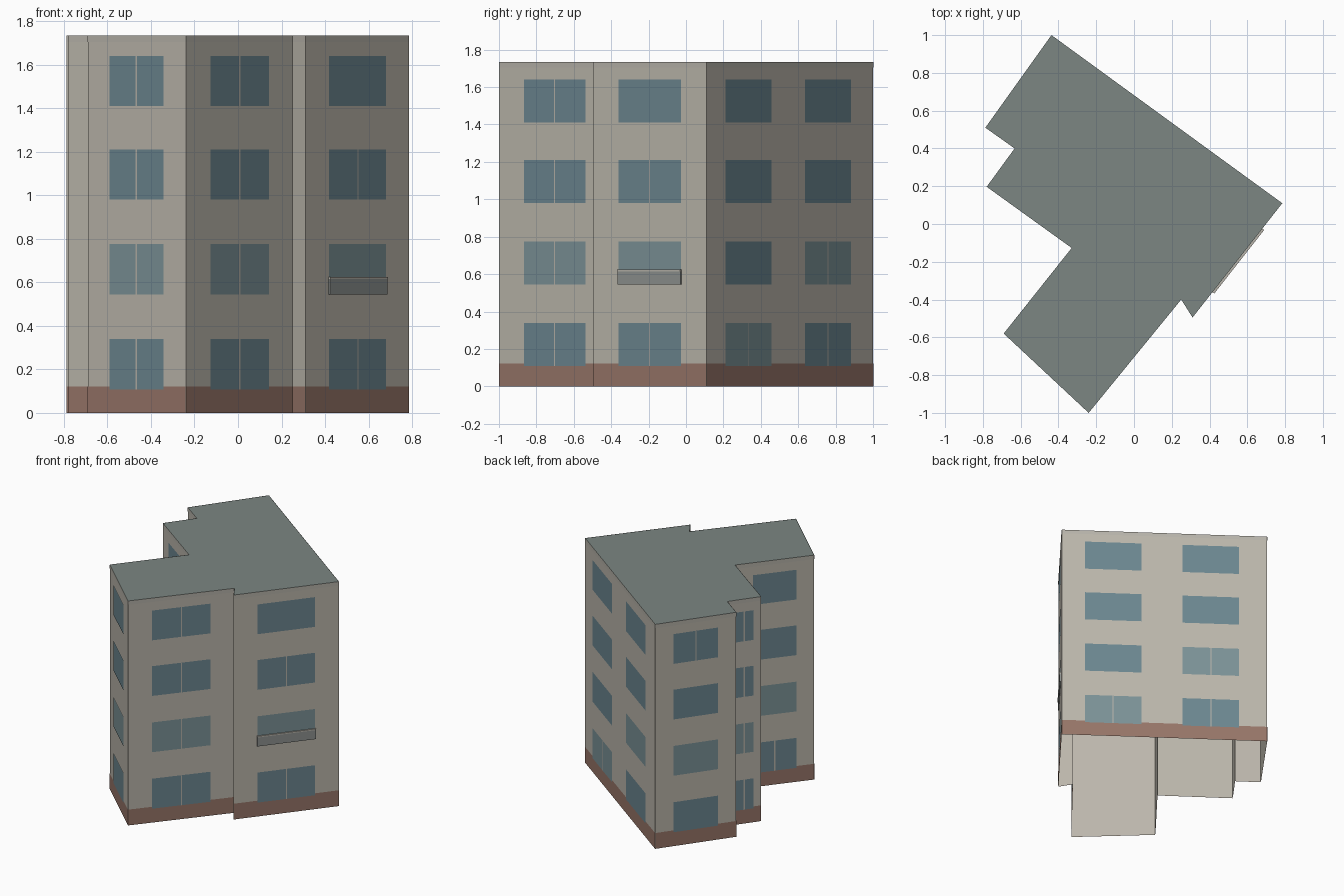
import bpy
from mathutils import Vector

if "Cube" in bpy.data.objects:
    bpy.data.objects.remove(bpy.data.objects["Cube"])

H = 1.735
# Footprint corners, counter-clockwise seen from above
FOOT = [Vector(p) for p in [
    (-0.24, -1.0), (0.25, -0.40), (0.31, -0.495), (0.785, 0.11), (-0.437, 1.0),
    (-0.787, 0.51), (-0.632, 0.40), (-0.78, 0.197), (-0.33, -0.127), (-0.69, -0.58)]]
FLOORS = [(0.108, 0.34), (0.545, 0.775), (0.98, 1.21), (1.41, 1.64)]


def material(name, rgb):
    m = bpy.data.materials.new(name)
    m.diffuse_color = (*rgb, 1)
    m.use_nodes = True
    m.node_tree.nodes["Principled BSDF"].inputs["Base Color"].default_value = m.diffuse_color
    return m


WALL = material("plaster", (0.50, 0.47, 0.41))
TRIM = material("trim", (0.47, 0.45, 0.40))
BRICK = material("brick", (0.31, 0.18, 0.14))
ROOF = material("roofing", (0.20, 0.24, 0.225))
GLASS = material("glass", (0.15, 0.24, 0.28))
PALE = material("pale_glass", (0.20, 0.29, 0.31))
RAIL = material("railing", (0.27, 0.29, 0.28))


def mesh(name, verts, faces, mat):
    me = bpy.data.meshes.new(name)
    me.from_pydata(verts, [], faces)
    me.materials.append(mat)
    ob = bpy.data.objects.new(name, me)
    bpy.context.collection.objects.link(ob)
    return ob


def panel(edge, a, b, z0, z1, out):
    """Upright rectangle on a wall, from fraction a to b, pushed outwards."""
    p, q = FOOT[edge], FOOT[(edge + 1) % len(FOOT)]
    t = (q - p).normalized()
    n = Vector((t.y, -t.x)) * out
    l, r = p.lerp(q, a) + n, p.lerp(q, b) + n
    return [(*l, z0), (*r, z0), (*r, z1), (*l, z1)]


def panels(name, quads, mat):
    faces = [tuple(range(4 * i, 4 * i + 4)) for i in range(len(quads))]
    return mesh(name, [v for quad in quads for v in quad], faces, mat)


edges = range(len(FOOT))
# Wall shell (open underneath), roof, brick base and top trim
panels("walls", [panel(e, 0, 1, 0, H, 0) for e in edges], WALL)
mesh("roof", [(*p, H) for p in FOOT], [tuple(edges)], ROOF)
panels("brick_base", [panel(e, 0, 1, 0, 0.122, 0.0015) for e in edges], BRICK)
panels("top_trim", [panel(e, 0, 1, 1.705, H, 0.0015) for e in edges], TRIM)

# Window columns: wall, start, end, floors with a mullion, floors with pale glass
COLUMNS = [
    (0, 0.225, 0.775, (0, 1, 2, 3), (1,)),
    (2, 0.225, 0.775, (0, 2), (1,)),
    (3, 0.112, 0.388, (0,), (0,)),
    (3, 0.588, 0.864, (0, 1), (1,)),
    (4, 0.225, 0.775, (3,), (1,)),
    (6, 0.225, 0.775, (0, 1, 2, 3), (1,)),
    (7, 0.225, 0.775, (0, 2), (1,)),
    (8, 0.225, 0.775, (0,), (1,)),
    (9, 0.225, 0.775, (0, 1, 2, 3), (1,)),
]
clear, pale, bars = [], [], []
for e, a, b, split, light in COLUMNS:
    length = (FOOT[(e + 1) % len(FOOT)] - FOOT[e]).length
    mid, half = (a + b) / 2, 0.004 / length
    for f, (z0, z1) in enumerate(FLOORS):
        (pale if f in light else clear).append(panel(e, a, b, z0, z1, 0.003))
        if f in split:
            bars.append(panel(e, mid - half, mid + half, z0, z1, 0.004))
panels("windows", clear, GLASS)
panels("pale_windows", pale, PALE)
panels("mullions", bars, TRIM)

# Shallow balcony rail below the second-floor window, with a thin cap
BOX = [(0, 1, 2, 3)[::-1], (4, 5, 6, 7), (0, 1, 5, 4), (1, 2, 6, 5), (2, 3, 7, 6), (3, 0, 4, 7)]


def wall_box(name, z0, z1, out, mat):
    back = panel(2, 0.222, 0.778, z0, z1, 0)
    mesh(name, back + panel(2, 0.222, 0.778, z0, z1, out), BOX, mat)


wall_box("balcony_rail", 0.545, 0.615, 0.010, RAIL)
wall_box("balcony_cap", 0.615, 0.625, 0.012, TRIM)
